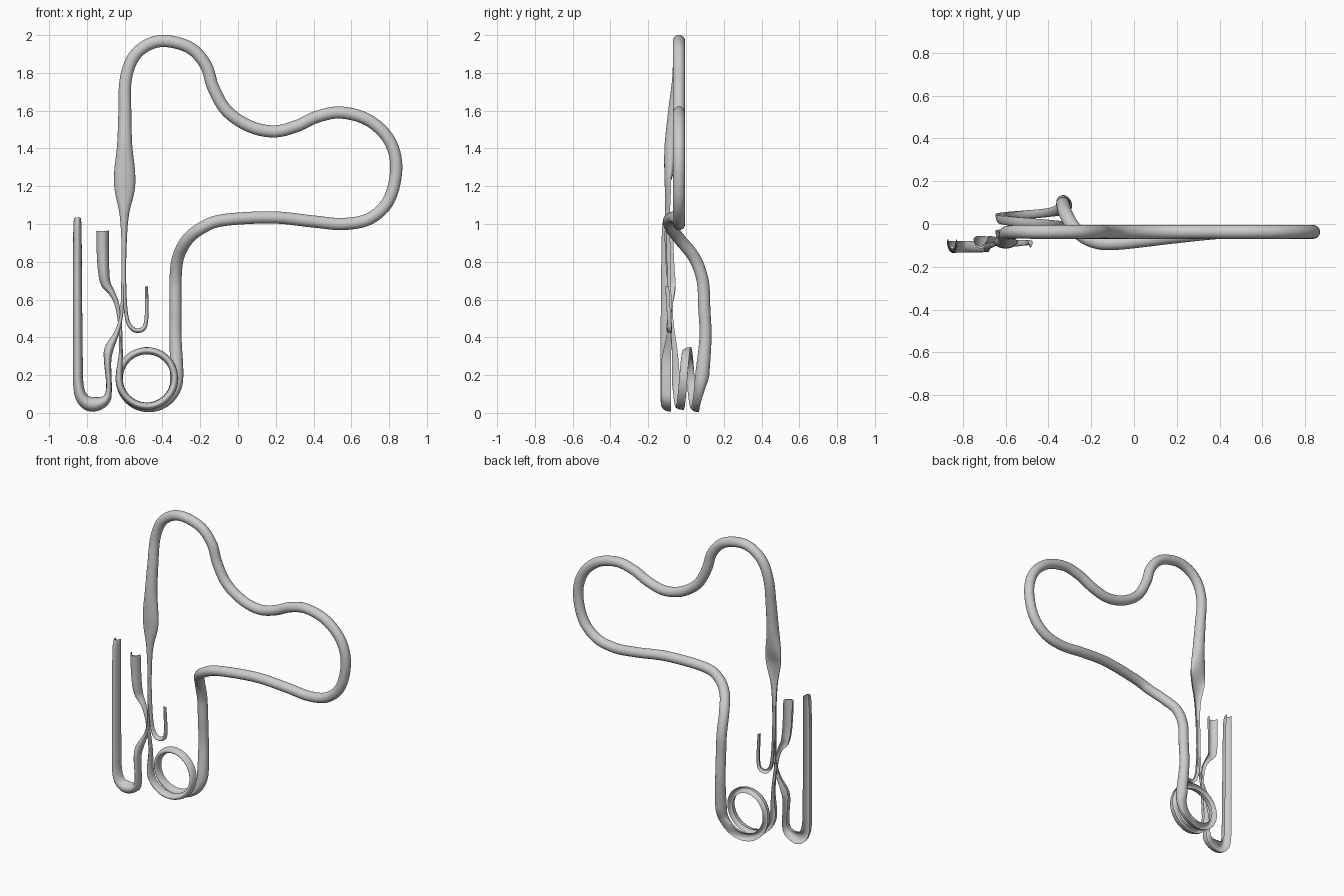
import bpy, bmesh, math
from mathutils import Vector

R = 0.032      # full tube radius
SIDES = 24


def spline(keys, steps=10):
    """Catmull-Rom through keys (x, y, z, half width, half depth, openness)."""
    k = [keys[0]] + keys + [keys[-1]]
    out = []
    for i in range(1, len(k) - 2):
        for s in range(steps):
            t = s / steps
            out.append([0.5 * (2 * b + (c - a) * t + (2 * a - 5 * b + 4 * c - d) * t * t
                        + (3 * b - a - 3 * c + d) * t ** 3)
                        for a, b, c, d in zip(k[i - 1], k[i], k[i + 1], k[i + 2])])
    return out + [list(keys[-1])]


def sweep(name, keys):
    """Sweep an ellipse that can hollow out at the back into an open channel."""
    rows = spline(keys)
    pts = [Vector(r[:3]) for r in rows]
    bm = bmesh.new()
    rings = []
    for i, r in enumerate(rows):
        tan = (pts[min(i + 1, len(pts) - 1)] - pts[max(i - 1, 0)]).normalized()
        u = tan.cross(Vector((0, 1, 0))).normalized()
        v = u.cross(tan)
        if v.y < 0:
            v = -v
        ring = []
        for j in range(SIDES):
            ang = 2 * math.pi * j / SIDES
            sv = math.sin(ang)
            if sv > 0:
                sv *= 1 - 1.75 * max(0, min(1, r[5]))
            ring.append(bm.verts.new(pts[i] + u * (r[3] * math.cos(ang)) + v * (r[4] * sv)))
        rings.append(ring)
    for p, q in zip(rings, rings[1:]):
        for j in range(SIDES):
            n = (j + 1) % SIDES
            bm.faces.new((p[j], p[n], q[n], q[j]))
    bm.faces.new(rings[0])
    bm.faces.new(rings[-1])
    bmesh.ops.recalc_face_normals(bm, faces=bm.faces)
    me = bpy.data.meshes.new(name)
    bm.to_mesh(me)
    bm.free()
    ob = bpy.data.objects.new(name, me)
    bpy.context.collection.objects.link(ob)
    bpy.ops.object.select_all(action='DESELECT')
    ob.select_set(True)
    bpy.context.view_layer.objects.active = ob
    bpy.ops.object.shade_smooth_by_angle(angle=math.radians(50))
    return ob


# thin hook on the right, rising into the swollen, split stem
stem = [
    (-.484, -.09, .67, .008, .02, 1), (-.485, -.08, .50, .010, .02, 1),
    (-.505, -.075, .443, .012, .025, 1), (-.555, -.075, .443, .012, .03, 1),
    (-.590, -.075, .51, .010, .025, 1), (-.603, -.08, .70, .011, .02, 1),
    (-.603, -.085, .90, .014, .02, 1), (-.602, -.085, 1.05, .025, .025, 1),
    (-.600, -.08, 1.18, .053, .032, .8), (-.600, -.08, 1.28, .055, .035, .3),
    (-.600, -.077, 1.42, .040, .036, 0), (-.599, -.06, 1.60, .034, .034, 0)]

# big wavy loop, then down towards the coil
loop_path = [
    (-.595, -.042, 1.76), (-.555, -.037, 1.88), (-.475, -.037, 1.95), (-.375, -.037, 1.968),
    (-.25, -.037, 1.93), (-.17, -.037, 1.84), (-.13, -.037, 1.72), (-.06, -.037, 1.60),
    (.06, -.037, 1.518), (.19, -.037, 1.49), (.31, -.037, 1.518), (.42, -.037, 1.568),
    (.545, -.037, 1.59), (.69, -.037, 1.55), (.80, -.037, 1.445), (.838, -.037, 1.30),
    (.80, -.037, 1.13), (.70, -.037, 1.03), (.56, -.037, 1.0), (.40, -.038, 1.013),
    (.18, -.06, 1.035), (-.08, -.089, 1.02), (-.19, -.08, .98), (-.27, -.03, .915),
    (-.318, .045, .82), (-.331, .088, .70), (-.331, .097, .55), (-.331, .103, .40)]
loop = [(*p, R, R, 0) for p in loop_path]

# coil of one and a half turns, narrowing as it opens into a channel
coil = []
for i in range(19):
    f = i / 18
    a = math.radians(10 - 550 * f)
    early = max(0, 1 - f * 3.2)
    rad = .147 + .013 * early
    y = .087 - .119 * f
    coil.append((-.482 + rad * math.cos(a), y, .182 + rad * math.sin(a),
                 .019 + .016 * early, .043 - .006 * early, min(1, f * 5)))

# strand leaving the coil and widening into a short tab
tab = [
    (-.620, -.045, .33, .010, .03, 1), (-.625, -.065, .47, .010, .02, 1),
    (-.640, -.07, .57, .012, .02, 1), (-.665, -.06, .63, .016, .03, 1),
    (-.700, -.055, .685, .026, .04, 1), (-.711, -.06, .75, .030, .045, 1),
    (-.716, -.065, .85, .032, .045, 1), (-.717, -.07, .965, .033, .045, 1)]
sweep("looped_tube", stem + loop + coil + tab)

# long U-shaped channel on the left, branching off the stem
hook = [
    (-.606, -.08, .90, .010, .02, 1), (-.608, -.08, .70, .010, .02, 1),
    (-.616, -.075, .53, .009, .02, 1), (-.640, -.075, .43, .013, .025, 1),
    (-.682, -.078, .34, .024, .04, 1), (-.690, -.08, .27, .019, .05, 1),
    (-.683, -.08, .13, .015, .052, 1), (-.702, -.08, .068, .026, .052, 1),
    (-.765, -.08, .045, .039, .053, 1), (-.818, -.08, .068, .034, .054, 1),
    (-.844, -.08, .14, .028, .055, 1), (-.848, -.08, .30, .026, .055, 1),
    (-.850, -.08, .70, .024, .052, 1), (-.850, -.075, .97, .022, .052, 1),
    (-.850, -.07, 1.03, .018, .045, 1)]
sweep("left_hook", hook)
